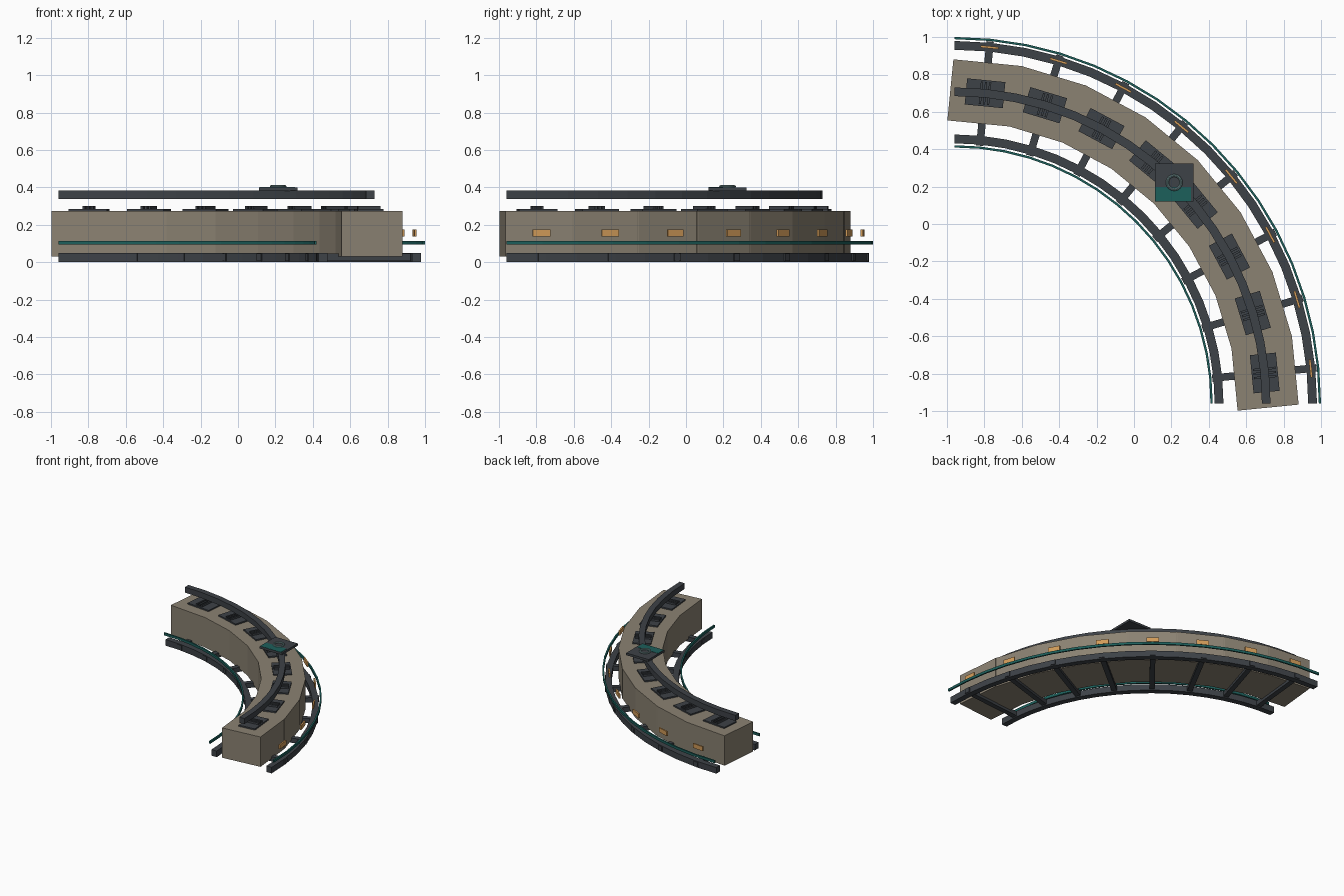
import bpy, bmesh, math
from mathutils import Matrix, Vector

if "Cube" in bpy.data.objects:
    bpy.data.objects.remove(bpy.data.objects["Cube"])

C = Vector((-0.96, -0.96, 0))   # centre of the curve
R = 1.667                       # centre line radius
N = 8                           # repeated modules along the quarter turn


def mat(name, col):
    m = bpy.data.materials.new(name)
    m.diffuse_color = (*col, 1)
    m.use_nodes = True
    m.node_tree.nodes["Principled BSDF"].inputs["Base Color"].default_value = m.diffuse_color
    return m


DARK = mat("dark steel", (0.047, 0.054, 0.063))
STONE = mat("warm concrete", (0.26, 0.225, 0.17))
TEAL = mat("teal", (0.012, 0.115, 0.105))
AMBER = mat("amber", (0.64, 0.33, 0.10))
PALE = mat("pale teal grey", (0.16, 0.27, 0.27))


def finish(name, bm, material):
    bmesh.ops.recalc_face_normals(bm, faces=bm.faces)
    me = bpy.data.meshes.new(name)
    bm.to_mesh(me)
    bm.free()
    ob = bpy.data.objects.new(name, me)
    me.materials.append(material)
    bpy.context.collection.objects.link(ob)
    return ob


def box(bm, size, matrix):
    bmesh.ops.create_cube(bm, size=1, matrix=matrix @ Matrix.Diagonal((*size, 1)))


def modules(name, material, length, r0, r1, z0, z1, shifts=(0,)):
    """One box per module: length along the curve, r0-r1 across it."""
    bm = bmesh.new()
    for i in range(N):
        a = math.radians(90 / N * (i + 0.5))
        for s in shifts:
            place = (Matrix.Translation(C) @ Matrix.Rotation(-a, 4, 'Z')
                     @ Matrix.Translation((s, (r0 + r1) / 2, (z0 + z1) / 2)))
            box(bm, (length, r1 - r0, z1 - z0), place)
    return finish(name, bm, material)


def arc(name, material, r, width, z0, z1, segs=16):
    """Rectangular section swept through the quarter turn."""
    bm = bmesh.new()
    rings = []
    for i in range(segs + 1):
        a = math.pi / 2 * i / segs
        d = Vector((math.sin(a), math.cos(a), 0))
        rings.append([bm.verts.new(C + d * (r + s * width / 2) + Vector((0, 0, z)))
                      for s, z in ((-1, z0), (1, z0), (1, z1), (-1, z1))])
    for p, q in zip(rings, rings[1:]):
        for k in range(4):
            bm.faces.new((p[k], p[(k + 1) % 4], q[(k + 1) % 4], q[k]))
    bm.faces.new(rings[0])
    bm.faces.new(rings[-1])
    return finish(name, bm, material)


# Curved body and the frame below it
modules("body", STONE, 0.372, 1.503, 1.831, 0.03, 0.275)
modules("cross_ties", DARK, 0.04, 1.385, 1.945, 0.008, 0.046)
arc("inner_rail", DARK, 1.415, 0.047, 0, 0.05)
arc("outer_rail", DARK, 1.915, 0.047, 0, 0.05)

# Teal guide strips
arc("inner_strip", TEAL, 1.375, 0.012, 0.094, 0.114)
arc("outer_strip", TEAL, 1.954, 0.012, 0.094, 0.114)

# Amber marker lamps outside the body
modules("marker_lamps", AMBER, 0.095, 1.908, 1.92, 0.138, 0.174)

# Top plates with small ribs, and the overhead rail
modules("top_plates", DARK, 0.205, 1.597, 1.737, 0.274, 0.286)
modules("plate_ribs", DARK, 0.012, 1.607, 1.727, 0.286, 0.301, (-0.022, 0, 0.022))
arc("overhead_rail", DARK, R, 0.046, 0.338, 0.384)

# Hub plate with teal patch and ring
hub = Vector((0.215, 0.222, 0))
bm = bmesh.new()
box(bm, (0.204, 0.204, 0.018), Matrix.Translation(hub + Vector((0, 0, 0.391))))
finish("hub_plate", bm, DARK)
bm = bmesh.new()
box(bm, (0.19, 0.075, 0.002), Matrix.Translation(hub + Vector((-0.005, -0.063, 0.401))))
finish("hub_patch", bm, TEAL)
bpy.ops.mesh.primitive_torus_add(major_segments=24, minor_segments=8, major_radius=0.037,
                                 minor_radius=0.008, location=hub + Vector((0, 0, 0.404)))
ring = bpy.context.object
ring.name = "hub_ring"
ring.data.materials.append(PALE)
bpy.ops.object.shade_smooth_by_angle()
